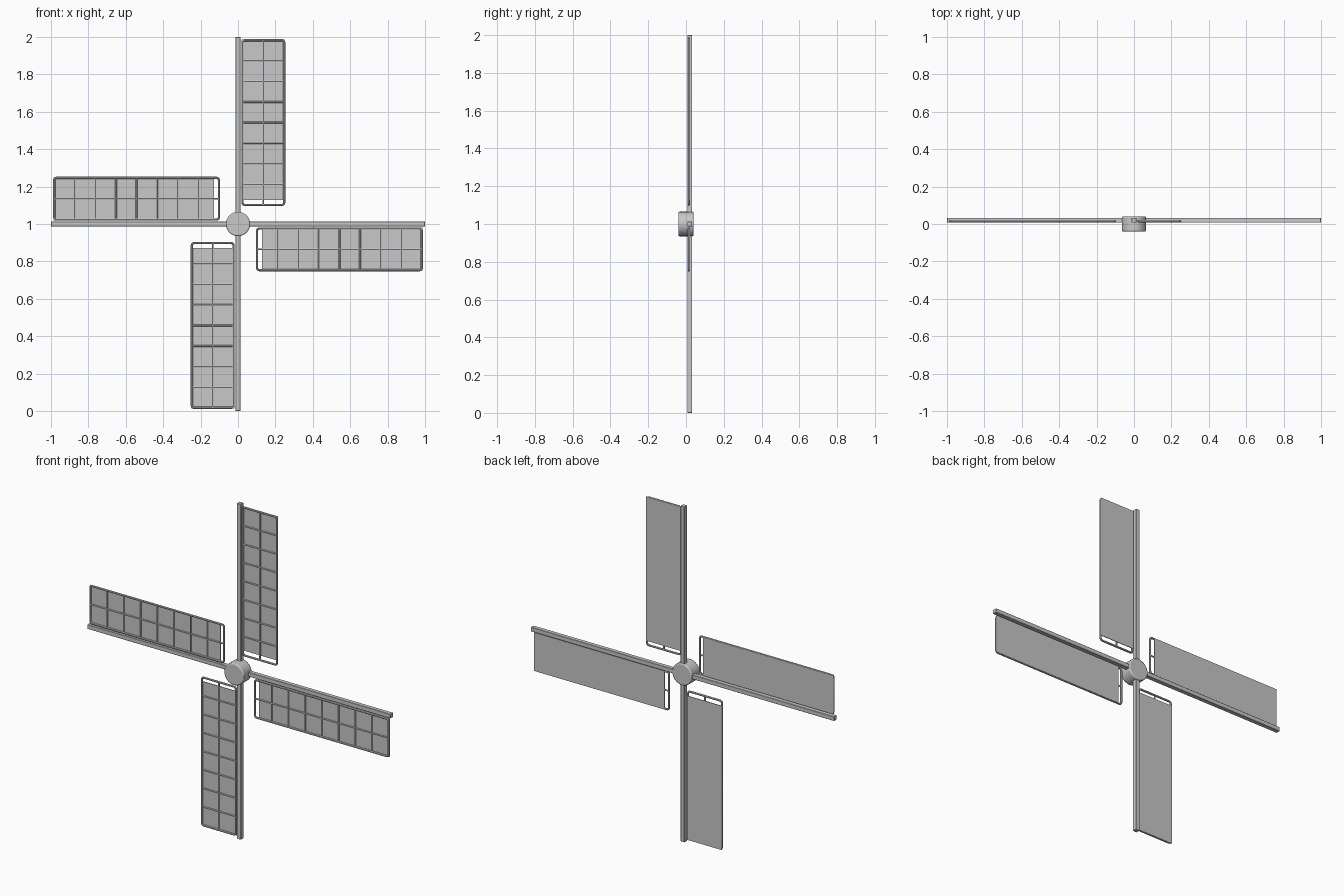
import bpy, bmesh, math
from mathutils import Matrix

if "Cube" in bpy.data.objects:
    bpy.data.objects.remove(bpy.data.objects["Cube"])

grey = bpy.data.materials.new("plain grey")
grey.diffuse_color = (0.58, 0.58, 0.58, 1)
grey.use_nodes = True
grey.node_tree.nodes["Principled BSDF"].inputs["Base Color"].default_value = grey.diffuse_color


def finish(ob, turn):
    """Place a part on the hub axis and turn it to its sail position."""
    ob.location = (0, 0, 1)
    ob.rotation_euler = (0, turn * math.pi / 2, 0)
    ob.data.materials.append(grey)


def box(name, lo, hi, turn, bevel=0):
    size = [b - a for a, b in zip(lo, hi)]
    mid = [(a + b) / 2 for a, b in zip(lo, hi)]
    bm = bmesh.new()
    bmesh.ops.create_cube(bm, size=1, matrix=Matrix.Translation(mid) @ Matrix.Diagonal((*size, 1)))
    me = bpy.data.meshes.new(name)
    bm.to_mesh(me)
    bm.free()
    ob = bpy.data.objects.new(name, me)
    bpy.context.collection.objects.link(ob)
    finish(ob, turn)
    if bevel:
        mod = ob.modifiers.new("edge", 'BEVEL')
        mod.width, mod.segments = bevel, 1


def rods(name, paths, radius, turn, closed=False):
    """Round bars along straight paths in the sail plane."""
    cu = bpy.data.curves.new(name, 'CURVE')
    cu.dimensions = '3D'
    cu.bevel_depth, cu.bevel_resolution = radius, 2
    cu.use_fill_caps = not closed
    for path in paths:
        sp = cu.splines.new('POLY')
        sp.points.add(len(path) - 1)
        for p, (x, z) in zip(sp.points, path):
            p.co = (x, FRAME_Y, z, 1)
        sp.use_cyclic_u = closed
    ob = bpy.data.objects.new(name, cu)
    bpy.context.collection.objects.link(ob)
    bpy.ops.object.select_all(action='DESELECT')
    ob.select_set(True)
    bpy.context.view_layer.objects.active = ob
    bpy.ops.object.convert(target='MESH')
    ob = bpy.context.object
    bpy.ops.object.shade_smooth_by_angle()
    finish(ob, turn)


FRAME_Y = 0.014
X0, X1, Z0, Z1 = 0.024, 0.247, 0.102, 0.983    # frame centre lines

# Rounded corners of the outer frame
c = 0.012
outline = []
for cx, cz, start in ((X1 - c, Z1 - c, 0), (X0 + c, Z1 - c, 90),
                      (X0 + c, Z0 + c, 180), (X1 - c, Z0 + c, 270)):
    for step in (0, 30, 60, 90):
        a = math.radians(start + step)
        outline.append((cx + c * math.cos(a), cz + c * math.sin(a)))

# Lattice: one middle bar and seven rungs
xm = (X0 + X1) / 2
lattice = [[(xm, Z0), (xm, Z1)]]
for i in range(1, 8):
    z = Z0 + (Z1 - Z0) * i / 8
    lattice.append([(X0, z), (X1, z)])

# Four arms, each with a spar, a frame, a lattice and a cloth panel
for k in range(4):
    box("spar", (-0.013, 0.007, 0.0), (0.013, 0.033, 1.0), k, 0.002)
    rods("sail_frame", [outline], 0.006, k, closed=True)
    rods("sail_lattice", lattice, 0.0045, k)
    box("sail_panel", (0.02, 0.017, 0.128), (0.249, 0.021, 0.986), k)

# Hub drum with softened rims
bpy.ops.mesh.primitive_cylinder_add(vertices=48, radius=0.065, depth=0.08,
                                    location=(0, 0, 1), rotation=(math.pi / 2, 0, 0))
hub = bpy.context.object
hub.name = "hub"
hub.data.materials.append(grey)
bpy.ops.object.shade_smooth_by_angle()
rim = hub.modifiers.new("rim", 'BEVEL')
rim.width, rim.segments = 0.006, 2
